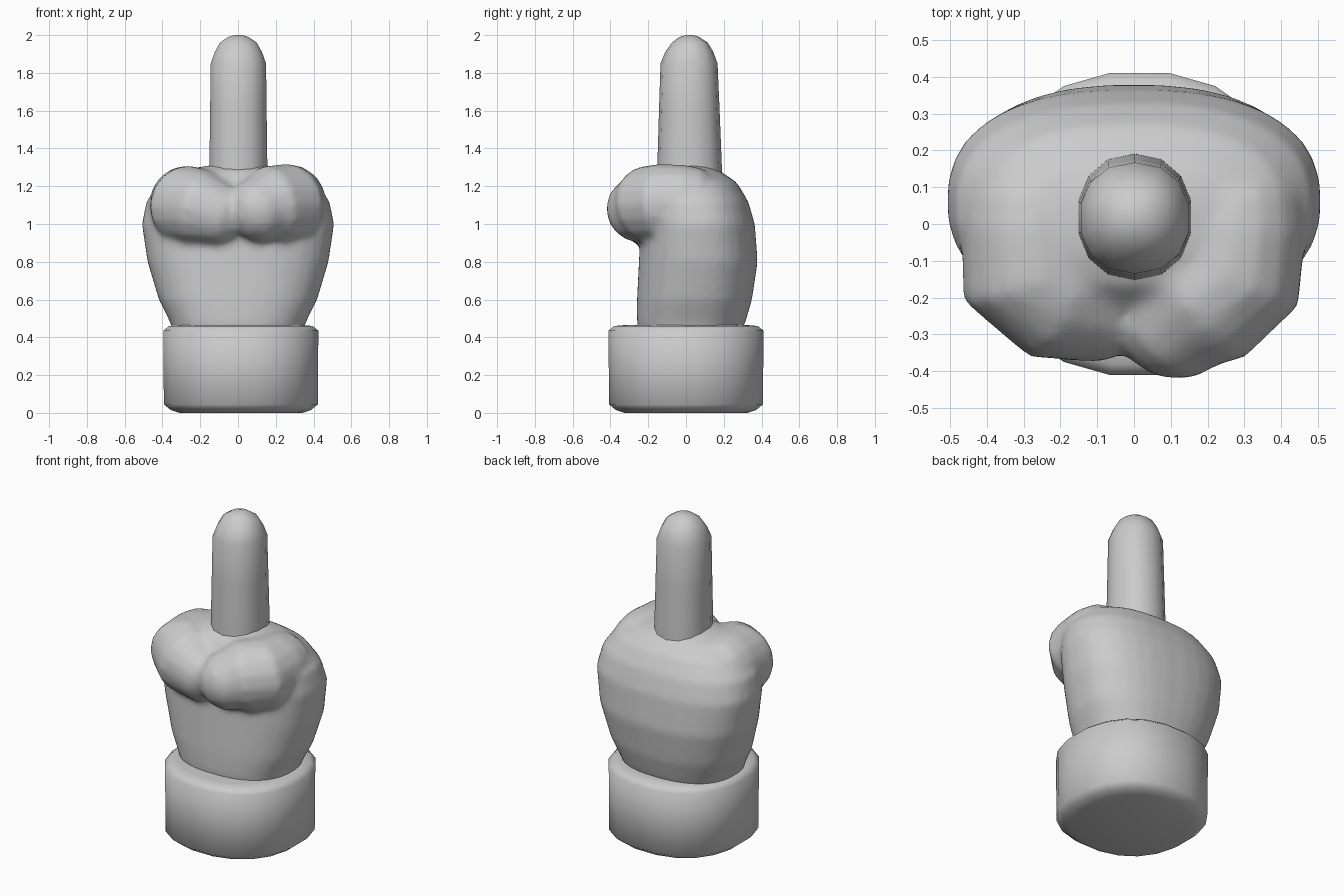
import bpy, bmesh, math
from mathutils import Vector

if "Cube" in bpy.data.objects:
    bpy.data.objects.remove(bpy.data.objects["Cube"])

grey = bpy.data.materials.new("light grey")
grey.diffuse_color = (0.6, 0.6, 0.6, 1)
grey.use_nodes = True
grey.node_tree.nodes["Principled BSDF"].inputs["Base Color"].default_value = grey.diffuse_color


def loft(name, rings, angle=60):
    """Skin a list of point rings and cap both ends."""
    bm = bmesh.new()
    vs = [[bm.verts.new(p) for p in ring] for ring in rings]
    n = len(vs[0])
    for a, b in zip(vs, vs[1:]):
        for i in range(n):
            bm.faces.new((a[i], a[(i + 1) % n], b[(i + 1) % n], b[i]))
    bm.faces.new(vs[0][::-1])
    bm.faces.new(vs[-1])
    bmesh.ops.recalc_face_normals(bm, faces=bm.faces)
    me = bpy.data.meshes.new(name)
    bm.to_mesh(me)
    bm.free()
    ob = bpy.data.objects.new(name, me)
    bpy.context.collection.objects.link(ob)
    me.materials.append(grey)
    shade(ob, angle)
    return ob


def shade(ob, angle):
    bpy.ops.object.select_all(action='DESELECT')
    ob.select_set(True)
    bpy.context.view_layer.objects.active = ob
    bpy.ops.object.shade_smooth_by_angle(angle=math.radians(angle))


def level(z, cx, hx, y0, y1, n, power=2.0):
    """Horizontal rounded ring; power above 2 makes it squarer."""
    pts = []
    for i in range(n):
        t = 2 * math.pi * (i + 0.5) / n
        c, s = math.cos(t), math.sin(t)
        x = math.copysign(abs(c) ** (2 / power), c)
        y = math.copysign(abs(s) ** (2 / power), s)
        pts.append((cx + hx * x, (y0 + y1) / 2 + (y1 - y0) / 2 * y, z))
    return pts


def tube(name, path, n=16):
    """Finger swept along (x, y, z, radius) points, with domed ends."""
    pts = [Vector(p[:3]) for p in path]
    rad = [p[3] for p in path]
    rings = []

    def ring(c, d, r):
        side = Vector((-d.y, d.x, 0)).normalized()
        up = d.cross(side)
        rings.append([c + r * (side * math.cos(2 * math.pi * i / n)
                               + up * math.sin(2 * math.pi * i / n)) for i in range(n)])

    d0 = (pts[1] - pts[0]).normalized()
    d1 = (pts[-1] - pts[-2]).normalized()
    dome = [math.radians(a) for a in (80, 55, 28)]
    for a in dome:
        ring(pts[0] - d0 * rad[0] * math.sin(a), d0, rad[0] * math.cos(a))
    for i, p in enumerate(pts):
        d = (pts[min(i + 1, len(pts) - 1)] - pts[max(i - 1, 0)]).normalized()
        ring(p, d, rad[i])
    for a in reversed(dome):
        ring(pts[-1] + d1 * rad[-1] * math.sin(a), d1, rad[-1] * math.cos(a))
    return loft(name, rings)


# Cuff with chamfered rims
cuff = [(0, 0.33), (0.015, 0.375), (0.045, 0.412), (0.435, 0.415), (0.46, 0.385), (0.465, 0.33)]
loft("cuff", [level(z, 0.015, r, -r, r, 20, 2.25) for z, r in cuff])

# Palm: z, half width, front y, back y
palm = [(0.42, 0.34, -0.25, 0.29), (0.48, 0.36, -0.26, 0.315), (0.6, 0.42, -0.26, 0.35),
        (0.8, 0.48, -0.25, 0.38), (1.0, 0.51, -0.24, 0.365), (1.12, 0.485, -0.24, 0.33),
        (1.22, 0.41, -0.22, 0.27), (1.28, 0.3, -0.17, 0.18), (1.31, 0.16, -0.1, 0.1)]
fist = loft("fist", [level(z, 0, hx, y0, y1, 32, 2.4) for z, hx, y0, y1 in palm])

# Folded fingers, merged into the fist
left = tube("left_folded_finger", [(-0.27, 0.0, 1.11, 0.2), (-0.27, -0.13, 1.1, 0.21),
                                   (-0.2, -0.175, 1.085, 0.205), (-0.12, -0.2, 1.06, 0.18)])
right = tube("right_folded_finger", [(0.27, 0.0, 1.115, 0.2), (0.26, -0.13, 1.11, 0.21),
                                     (0.17, -0.2, 1.1, 0.21), (0.12, -0.245, 1.08, 0.18)])
bpy.ops.object.select_all(action='DESELECT')
for ob in (left, right, fist):
    ob.select_set(True)
bpy.context.view_layer.objects.active = fist
bpy.ops.object.join()
remesh = fist.modifiers.new("merge", 'REMESH')
remesh.mode = 'VOXEL'
remesh.voxel_size = 0.02
soften = fist.modifiers.new("soften", 'SMOOTH')
soften.factor = 0.5
soften.iterations = 6
bpy.ops.object.modifier_apply(modifier="merge")
bpy.ops.object.modifier_apply(modifier="soften")
shade(fist, 60)

# Raised finger: z, half width, front y, back y
finger = [(1.1, 0.16, -0.155, 0.195), (1.3, 0.157, -0.152, 0.19), (1.6, 0.153, -0.143, 0.178),
          (1.85, 0.15, -0.135, 0.167), (1.91, 0.128, -0.11, 0.145), (1.96, 0.1, -0.075, 0.115),
          (1.99, 0.055, -0.035, 0.07), (2.0, 0.02, 0.0, 0.04)]
loft("raised_finger", [level(z, 0.002, hx, y0, y1, 14, 2.2) for z, hx, y0, y1 in finger])
